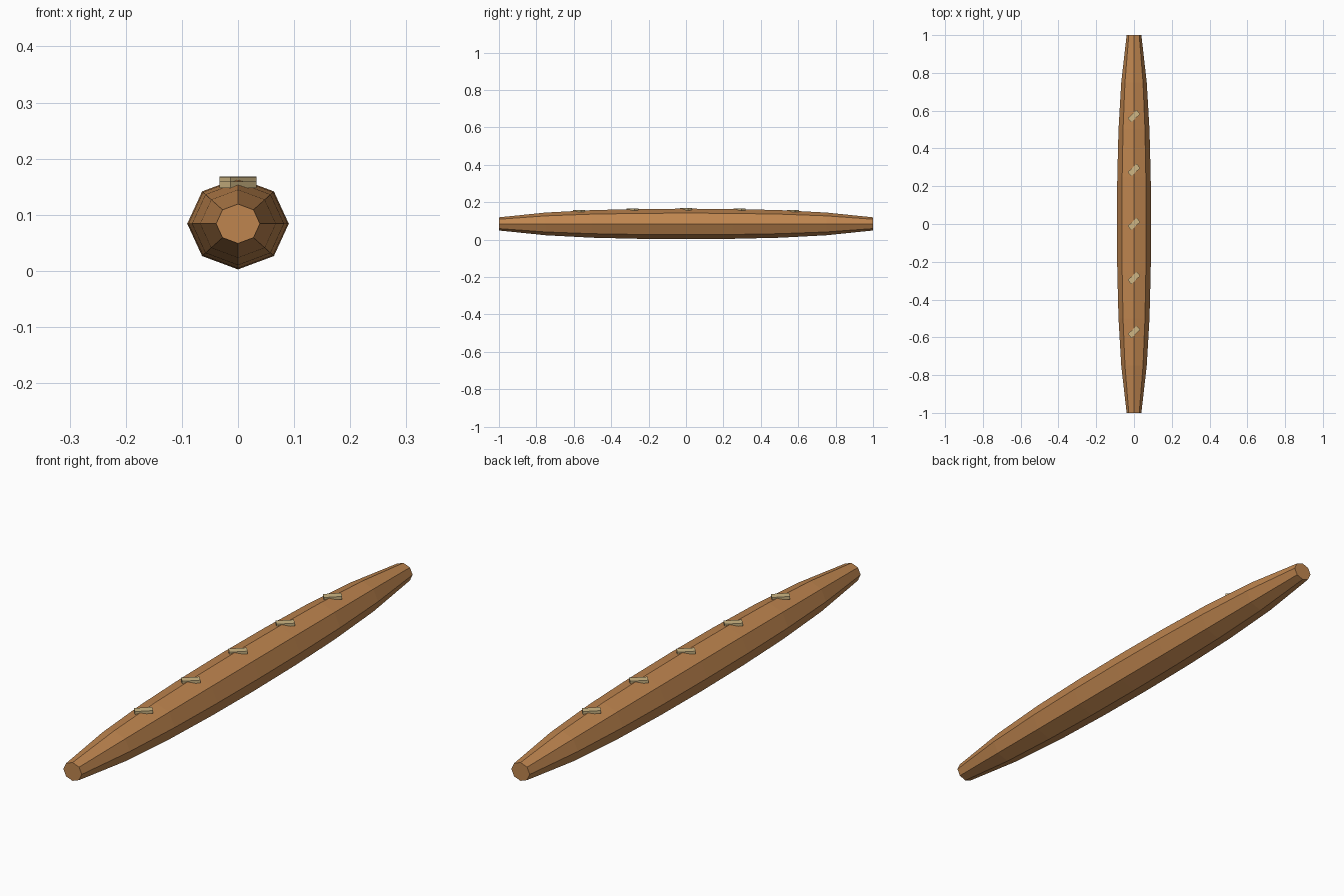
import bpy, bmesh, math
from mathutils import Matrix

if "Cube" in bpy.data.objects:
    bpy.data.objects.remove(bpy.data.objects["Cube"])


def material(name, rgb):
    m = bpy.data.materials.new(name)
    m.diffuse_color = (*rgb, 1)
    m.use_nodes = True
    m.node_tree.nodes["Principled BSDF"].inputs["Base Color"].default_value = m.diffuse_color
    return m


def finish(bm, name, mat):
    bmesh.ops.recalc_face_normals(bm, faces=bm.faces)
    me = bpy.data.meshes.new(name)
    bm.to_mesh(me)
    bm.free()
    me.materials.append(mat)
    ob = bpy.data.objects.new(name, me)
    bpy.context.collection.objects.link(ob)
    return ob


crust = material("crust brown", (0.52, 0.235, 0.078))
pale = material("pale score", (0.62, 0.47, 0.23))
CZ = 0.084

# tapered eight-sided loaf: (distance from middle, half width)
half = [(0.25, 0.0885), (0.5, 0.082), (0.75, 0.0675), (1.0, 0.039)]
rings = [(-y, r) for y, r in reversed(half)] + [(0, 0.0905)] + half
bm = bmesh.new()
loops = []
for y, r in rings:
    loops.append([bm.verts.new((r * math.cos(k * math.pi / 4), y,
                                CZ + 0.9 * r * math.sin(k * math.pi / 4)))
                  for k in range(8)])
for a, b in zip(loops, loops[1:]):
    for k in range(8):
        n = (k + 1) % 8
        bm.faces.new((a[k], a[n], b[n], b[k]))
bm.faces.new(loops[0])
bm.faces.new(loops[-1])
finish(bm, "loaf", crust)

# diagonal score marks along the top ridge
tops = {0: 0.168, 1: 0.166, 2: 0.159}
for i in range(-2, 3):
    bm = bmesh.new()
    bmesh.ops.create_cube(bm, size=1)
    bmesh.ops.scale(bm, vec=(0.064, 0.029, 0.011), verts=bm.verts)
    bmesh.ops.rotate(bm, matrix=Matrix.Rotation(math.radians(43), 3, 'Z'), verts=bm.verts)
    bmesh.ops.translate(bm, vec=(0, i * 0.2857, tops[abs(i)] - 0.0055), verts=bm.verts)
    finish(bm, f"score_mark_{i + 3}", pale)
